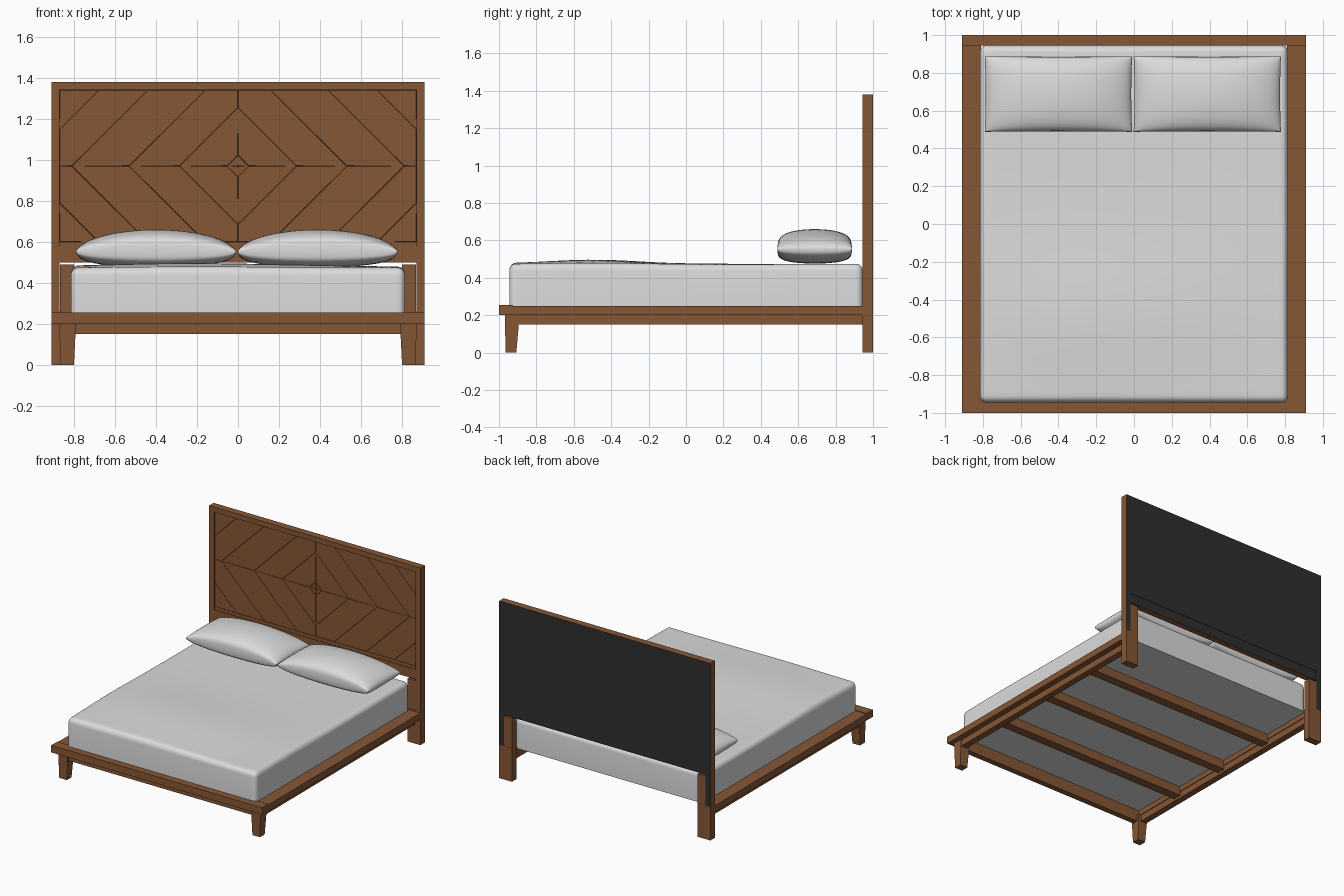
import bpy, bmesh, math
from mathutils import Vector

if "Cube" in bpy.data.objects:
    bpy.data.objects.remove(bpy.data.objects["Cube"])


def material(name, rgb):
    m = bpy.data.materials.new(name)
    m.diffuse_color = (*rgb, 1)
    m.use_nodes = True
    m.node_tree.nodes["Principled BSDF"].inputs["Base Color"].default_value = m.diffuse_color
    return m


WOOD = material("walnut wood", (0.235, 0.095, 0.036))
BLACK = material("black backing", (0.028, 0.028, 0.028))
LINEN = material("pale linen", (0.71, 0.71, 0.71))


def finish(name, bm, mats, mirror="", smooth=False, z=0.0):
    """Turn a bmesh into an object, optionally mirrored on the given axes."""
    bm.normal_update()
    me = bpy.data.meshes.new(name)
    bm.to_mesh(me)
    bm.free()
    for m in mats:
        me.materials.append(m)
    ob = bpy.data.objects.new(name, me)
    ob.location.z = z
    bpy.context.collection.objects.link(ob)
    if mirror:
        mod = ob.modifiers.new("mirror", 'MIRROR')
        mod.use_axis = ["X" in mirror, "Y" in mirror, "Z" in mirror]
    if smooth:
        for p in me.polygons:
            p.use_smooth = True
    return ob


def skin(bm, rings):
    """Close two matching rings of vertices into a solid."""
    a, b = rings
    n = len(a)
    bm.faces.new(a[::-1])
    bm.faces.new(b)
    for i in range(n):
        bm.faces.new((a[i], a[(i + 1) % n], b[(i + 1) % n], b[i]))
    bmesh.ops.recalc_face_normals(bm, faces=bm.faces[:])


def backed(name, bm, mirror, black_back):
    bm.normal_update()
    if black_back:
        for f in bm.faces:
            f.material_index = int(f.normal.y > 0.9)
    return finish(name, bm, [WOOD, BLACK] if black_back else [WOOD], mirror)


def block(name, x, y, z, mirror="", foot=None, black_back=False):
    """Box from ranges; foot gives different x and y ranges at the bottom."""
    bm = bmesh.new()
    fx, fy = foot or (x, y)
    skin(bm, [[bm.verts.new((rx[i], ry[j], h)) for i, j in ((0, 0), (1, 0), (1, 1), (0, 1))]
              for rx, ry, h in ((fx, fy, z[0]), (x, y, z[1]))])
    return backed(name, bm, mirror, black_back)


def prism(name, outline, y, mirror=""):
    """Extrude an x-z outline along y, with a black rear face."""
    bm = bmesh.new()
    skin(bm, [[bm.verts.new((px, yy, pz)) for px, pz in outline] for yy in y])
    return backed(name, bm, mirror, True)


# Headboard frame with mitred top corners
prism("headboard_side_frame", [(0.87, 0.26), (0.91, 0.26), (0.91, 1.38), (0.87, 1.34)],
      (0.945, 1.0), "X")
prism("headboard_top_frame", [(-0.87, 1.34), (0.87, 1.34), (0.91, 1.38), (-0.91, 1.38)],
      (0.945, 1.0))
block("headboard_bottom_rail", (-0.87, 0.87), (0.95, 0.996), (0.50, 0.575), black_back=True)
block("headboard_rail_trim", (-0.87, 0.87), (0.954, 1.0), (0.575, 0.60), black_back=True)
block("headboard_panel", (-0.87, 0.87), (0.960, 1.0), (0.60, 1.34), black_back=True)

# Diamond planks: one quadrant cut on diagonals, grooved, mirrored both ways
bm = bmesh.new()
bm.faces.new([bm.verts.new((x, 0.959, z)) for x, z in ((0, 0), (0.87, 0), (0.87, 0.37), (0, 0.37))])
for r in (0.052, 0.285, 0.53, 0.81, 1.05):
    bmesh.ops.bisect_plane(bm, geom=bm.verts[:] + bm.edges[:] + bm.faces[:],
                           plane_co=(r, 0, 0), plane_no=(1, 0, 1))
bm.normal_update()
for f in bm.faces:
    if f.normal.y > 0:
        f.normal_flip()
bmesh.ops.inset_individual(bm, faces=bm.faces[:], thickness=0.0018, depth=0.003)
finish("diamond_planks", bm, [WOOD], "XZ", z=0.97)

# Legs
block("rear_leg_upper", (0.80, 0.869), (0.947, 0.998), (0.26, 0.49), "X")
block("rear_leg_lower", (0.80, 0.91), (0.945, 1.0), (0.0, 0.26), "X")
block("front_leg", (0.79, 0.872), (-0.968, -0.89), (0.0, 0.20), "X",
      foot=((0.80, 0.865), (-0.965, -0.907)))

# Platform ledge, aprons and cross bars
block("side_ledge", (0.81, 0.91), (-0.925, 0.945), (0.20, 0.25), "X")
block("front_ledge", (-0.91, 0.91), (-1.0, -0.925), (0.20, 0.255))
block("side_apron", (0.815, 0.865), (-0.90, 0.945), (0.15, 0.20), "X")
block("front_apron", (-0.80, 0.80), (-0.955, -0.91), (0.15, 0.20))
block("front_inner_rail", (-0.81, 0.81), (-0.925, -0.91), (0.20, 0.25))
for i, y in enumerate((0.49, 0.0, -0.49)):
    block(f"cross_bar_{i + 1}", (-0.815, 0.815), (y - 0.035, y + 0.035), (0.17, 0.239))

# Mattress: rounded box, gridded so the top can undulate softly
bm = bmesh.new()
bmesh.ops.create_cube(bm, size=1)
for v in bm.verts:
    v.co = Vector((v.co.x * 1.63, v.co.y * 1.89, 0.24 + (v.co.z + 0.5) * 0.23))
bmesh.ops.bevel(bm, geom=[e for e in bm.edges if max(v.co.z for v in e.verts) > 0.3],
                offset=0.034, segments=5, profile=0.5, affect='EDGES')
for axis, half, n in ((0, 0.76, 16), (1, 0.88, 20)):
    for i in range(n + 1):
        no = Vector((axis == 0, axis == 1, 0))
        bmesh.ops.bisect_plane(bm, geom=bm.verts[:] + bm.edges[:] + bm.faces[:],
                               plane_co=no * (-half + 2 * half * i / n), plane_no=no)
for v in bm.verts:
    if v.co.z > 0.436:
        x, y = v.co.x, v.co.y
        swell = 0.024 * math.exp(-((y + 0.48) / 0.36) ** 2 - ((x + 0.15) / 0.75) ** 2)
        ripple = 0.0015 * math.sin(5 * x + 4 * y)
        v.co.z += (swell + ripple + 0.003) * (v.co.z - 0.436) / 0.034
mattress = finish("mattress", bm, [LINEN], smooth=True)


# Pillows: a domed sheet and a flatter underside welded along a seam
def pillow(name, cx, cy, n=32):
    bm = bmesh.new()
    for side, puff, ea, eb in ((1, 0.105, 0.55, 0.27), (-1, 0.079, 0.32, 0.22)):
        grid = []
        for i in range(n + 1):
            u = math.sin(math.pi * (i / n - 0.5))
            row = []
            for j in range(n + 1):
                v = math.sin(math.pi * (j / n - 0.5))
                a, b = max(0, 1 - u * u), max(0, 1 - v * v)
                h = puff * a ** ea * b ** eb
                row.append(bm.verts.new((cx + 0.390 * u * (1 - 0.012 * b),
                                         cy + 0.200 * v * (1 - 0.012 * a),
                                         0.555 + side * h)))
            grid.append(row)
        for i in range(n):
            for j in range(n):
                q = [grid[i][j], grid[i + 1][j], grid[i + 1][j + 1], grid[i][j + 1]]
                bm.faces.new(q if side > 0 else q[::-1])
    bmesh.ops.remove_doubles(bm, verts=bm.verts[:], dist=0.0002)
    return finish(name, bm, [LINEN], smooth=True)


soft = [mattress, pillow("left_pillow", -0.40, 0.688), pillow("right_pillow", 0.388, 0.688)]
bpy.ops.object.select_all(action='DESELECT')
for ob in soft:
    ob.select_set(True)
bpy.context.view_layer.objects.active = soft[0]
bpy.ops.object.shade_smooth_by_angle(angle=math.radians(50))
